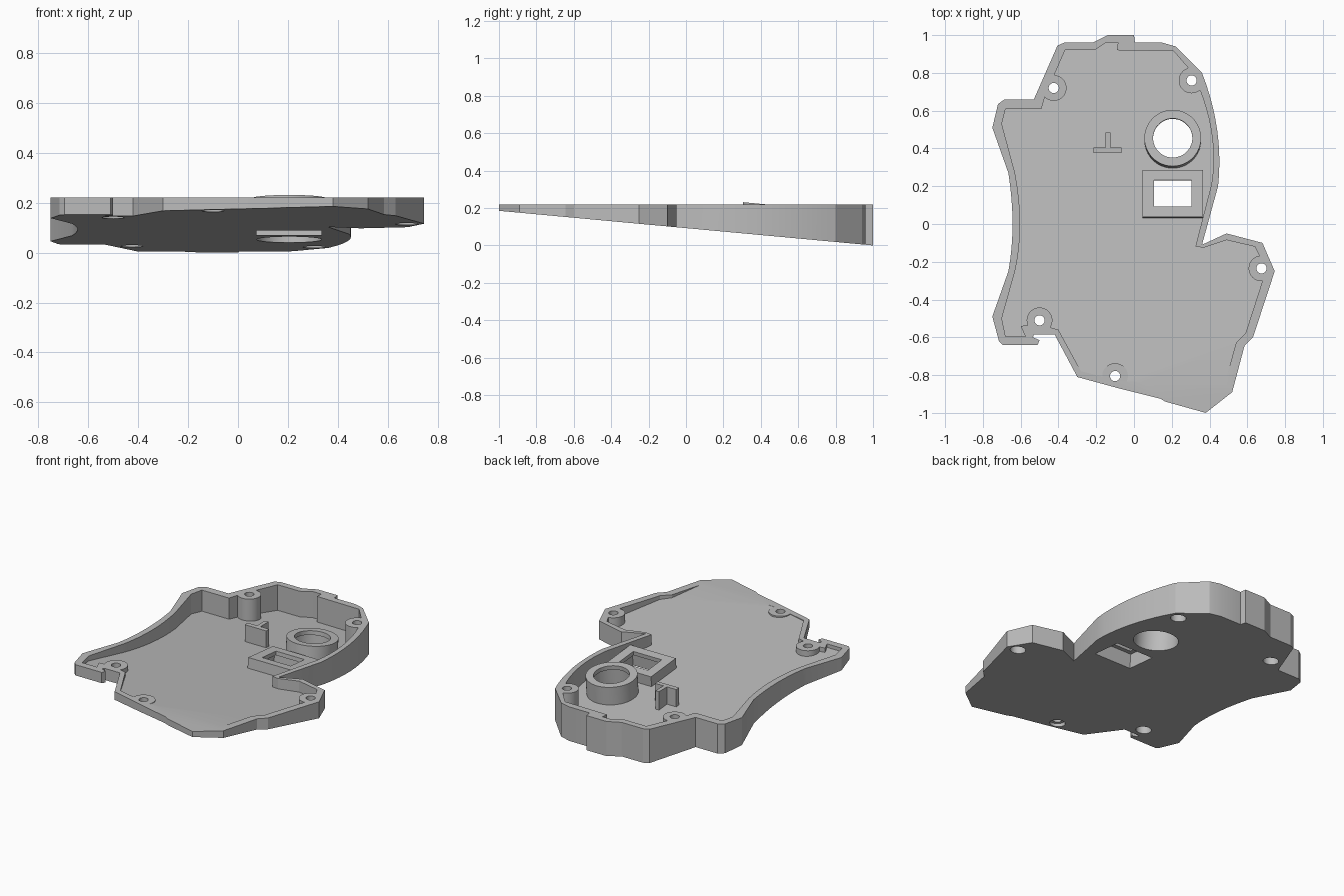
import bpy, bmesh, math
from mathutils import Matrix, Vector

if "Cube" in bpy.data.objects:
    bpy.data.objects.remove(bpy.data.objects["Cube"])

SLOPE = 0.0925      # underside rises toward the front
FLOOR = 0.05        # floor thickness
TOP = 0.22          # flat rim height
TILT = Matrix.Rotation(-math.atan(SLOPE), 4, 'X')

grey = bpy.data.materials.new("plain grey")
grey.use_nodes = True
grey.diffuse_color = (0.5, 0.5, 0.5, 1)
grey.node_tree.nodes["Principled BSDF"].inputs["Base Color"].default_value = (0.5, 0.5, 0.5, 1)


def underside(y):
    return SLOPE * (1 - y)


def finish(bm, name):
    bmesh.ops.recalc_face_normals(bm, faces=bm.faces)
    mesh = bpy.data.meshes.new(name)
    bm.to_mesh(mesh)
    bm.free()
    mesh.materials.append(grey)
    obj = bpy.data.objects.new(name, mesh)
    bpy.context.collection.objects.link(obj)
    return obj


def arc(a, mid, b, n=8):
    """Smooth curve from a to b that passes through mid."""
    a, mid, b = Vector(a), Vector(mid), Vector(b)
    c = 2 * mid - (a + b) / 2
    return [tuple(a * (1 - t) ** 2 + c * 2 * t * (1 - t) + b * t * t)
            for t in (i / n for i in range(n + 1))]


def prism(name, outline, bottom, top):
    """Vertical extrusion; bottom is a height function of y."""
    bm = bmesh.new()
    low = [bm.verts.new((x, y, bottom(y))) for x, y in outline]
    high = [bm.verts.new((x, y, top)) for x, y in outline]
    bm.faces.new(low)
    bm.faces.new(high)
    for i in range(len(low)):
        j = (i + 1) % len(low)
        bm.faces.new((low[i], low[j], high[j], high[i]))
    return finish(bm, name)


def rect(x0, x1, y0, y1):
    return [(x0, y0), (x1, y0), (x1, y1), (x0, y1)]


def cylinder(name, x, y, r, z0, z1, base=0.0, turn=None, sides=48):
    bm = bmesh.new()
    bmesh.ops.create_cone(bm, cap_ends=True, segments=sides, radius1=r, radius2=r, depth=z1 - z0)
    bm.transform(Matrix.Translation((0, 0, (z0 + z1) / 2)))
    bm.transform(Matrix.Translation((x, y, base)) @ (turn or Matrix()))
    return finish(bm, name)


def box(name, x, y, w, d, z0, z1, base=0.0):
    """Box standing square on the sloping floor."""
    bm = bmesh.new()
    bmesh.ops.create_cube(bm, size=1)
    bm.transform(Matrix.Translation((0, 0, (z0 + z1) / 2)) @ Matrix.Diagonal((w, d, z1 - z0, 1)))
    bm.transform(Matrix.Translation((x, y, base)) @ TILT)
    return finish(bm, name)


def combine(obj, tool, operation='DIFFERENCE', keep=False):
    mod = obj.modifiers.new("cut", 'BOOLEAN')
    mod.operation, mod.object, mod.solver = operation, tool, 'EXACT'
    bpy.context.view_layer.objects.active = obj
    bpy.ops.object.modifier_apply(modifier=mod.name)
    if not keep:
        bpy.data.objects.remove(tool)


# Outer wall outline, clockwise from the rear tab
outer = [(-.14, 1), (0, 1), (.005, .96), (.15, .96), (.22, .94)]
outer += arc((.36, .8), (.44, .5), (.445, .2), 10)
outer += [(.36, -.11), (.49, -.05), (.68, -.1), (.745, -.25), (.63, -.6), (.585, -.645),
          (.52, -.89), (.38, -1), (.165, -.94), (.14, -.925), (-.08, -.87), (-.3, -.81),
          (-.42, -.585), (-.53, -.585), (-.535, -.6), (-.5, -.615), (-.51, -.64),
          (-.695, -.64), (-.715, -.62), (-.75, -.49)]
outer += arc((-.665, -.25), (-.643, 0), (-.665, .27))
outer += [(-.75, .51), (-.72, .635), (-.685, .66), (-.53, .66), (-.405, .945), (-.37, .96),
          (-.22, .96)]

# Inner wall outline
inner = [(-.365, .92), (-.21, .92), (-.15, .96), (-.085, .96), (-.09, .92), (.21, .915)]
inner += arc((.31, .8), (.408, .5), (.41, .21), 10)
inner += [(.325, -.12), (.37, -.125), (.49, -.085), (.64, -.12), (.7, -.24), (.59, -.58),
          (.54, -.63), (.475, -.865), (-.08, -.83), (-.28, -.78), (-.4, -.56), (-.5, -.53),
          (-.6, -.54), (-.575, -.595), (-.68, -.595), (-.7, -.5)]
inner += arc((-.63, -.25), (-.603, 0), (-.63, .27))
inner += [(-.7, .53), (-.68, .61), (-.49, .61), (-.47, .68)]

shell = prism("shell", outer, underside, TOP)
cavity = prism("cavity_cutter", inner, lambda y: underside(y) + FLOOR, TOP + 0.1)

# Screw bosses stay solid where the cavity is cut
screws = [(-.425, .72), (.305, .76), (.675, -.235), (-.5, -.51), (-.1, -.805)]
for x, y in screws:
    combine(cavity, cylinder("boss_cutter", x, y, 0.068, -0.1, 0.5))
combine(shell, cavity)

# Screw holes, wider underneath
for x, y in screws:
    combine(shell, cylinder("hole_cutter", x, y, 0.027, -0.1, 0.5, sides=32))
    combine(shell, cylinder("head_cutter", x, y, 0.045, -0.1, TOP - 0.03, sides=32))

# Round collar with a lipped bore
cx, cy = 0.205, 0.44
at = underside(cy)
collar = cylinder("round_collar", cx, cy, 0.15, 0.02, 0.166, at, TILT)
for r, z in ((0.104, 0.4), (0.13, 0.14)):
    bore = cylinder("bore_cutter", cx, cy, r, -0.1, z, at, TILT)
    combine(collar, bore, keep=True)
    combine(shell, bore)

# Rectangular frame with a lipped window
fx, fy = 0.205, 0.152
at = underside(fy)
frame = box("window_frame", fx, fy, 0.32, 0.25, 0.02, 0.115, at)
for w, d, z in ((0.2, 0.14, 0.4), (0.26, 0.2, 0.09)):
    window = box("window_cutter", fx, fy, w, d, -0.1, z, at)
    combine(frame, window, keep=True)
    combine(shell, window)

# T-shaped rib on the floor
rib_foot = lambda y: underside(y) + 0.02
rib = prism("tee_rib", [(-.215, .375), (-.065, .375), (-.065, .405), (-.125, .405),
                        (-.125, .485), (-.15, .485), (-.15, .405), (-.215, .405)],
            rib_foot, TOP - 0.005)

# Smooth the curved walls, keep the corners crisp
for obj in (shell, collar, frame, rib):
    bpy.ops.object.select_all(action='DESELECT')
    obj.select_set(True)
    bpy.context.view_layer.objects.active = obj
    bpy.ops.object.shade_smooth_by_angle(angle=math.radians(20))
